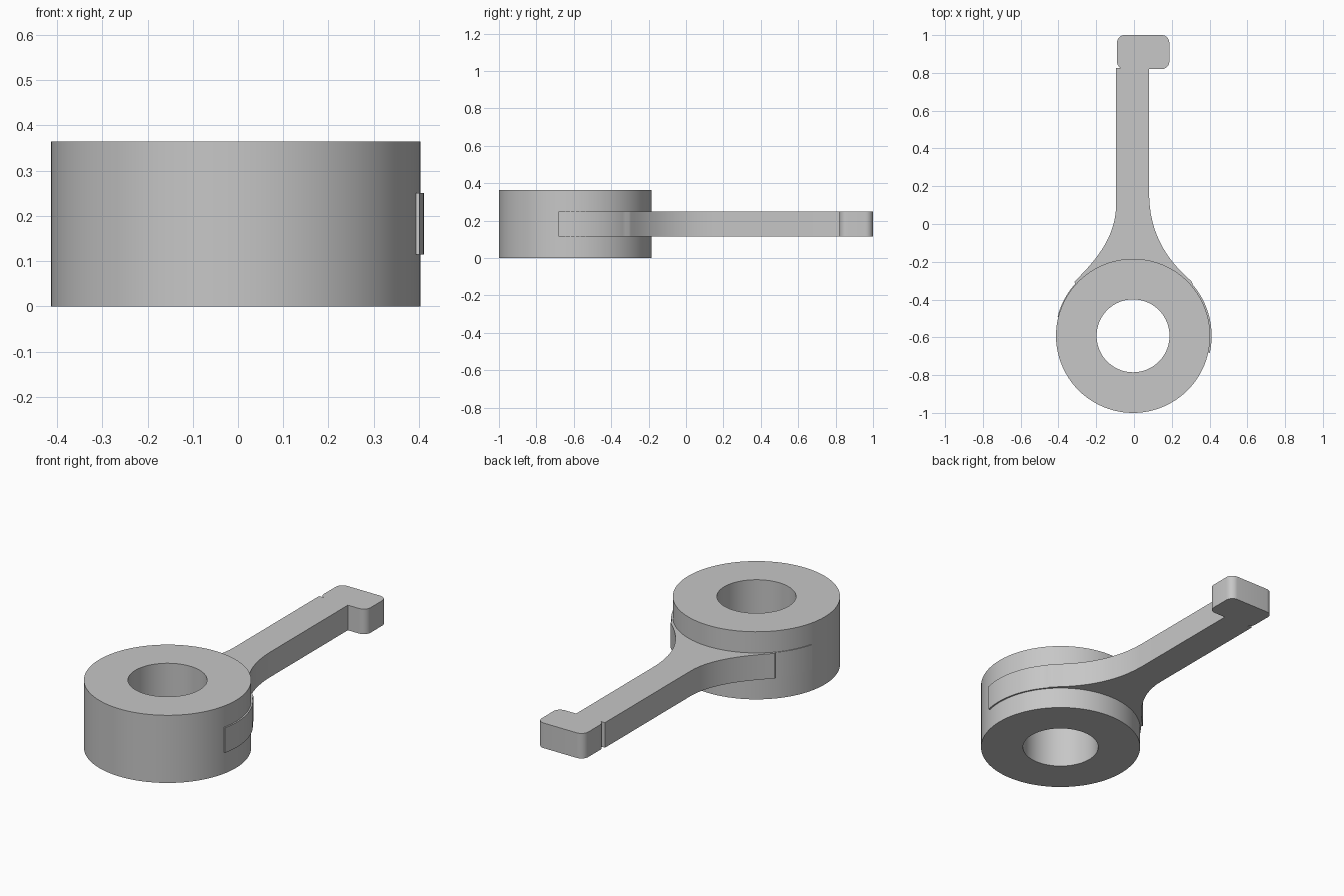
import bpy, bmesh, math
from mathutils import Vector

if "Cube" in bpy.data.objects:
    bpy.data.objects.remove(bpy.data.objects["Cube"])

GREY = (0.57, 0.57, 0.57, 1)
metal = bpy.data.materials.new("plain grey")
metal.use_nodes = True
metal.diffuse_color = GREY
metal.node_tree.nodes["Principled BSDF"].inputs["Base Color"].default_value = GREY

CENTRE = Vector((-0.005, -0.592))
OUTER, INNER, HEIGHT = 0.408, 0.193, 0.364
ARM_LOW, ARM_HIGH = 0.115, 0.25


def finish(name, bm):
    bmesh.ops.recalc_face_normals(bm, faces=bm.faces)
    mesh = bpy.data.meshes.new(name)
    bm.to_mesh(mesh)
    bm.free()
    mesh.materials.append(metal)
    obj = bpy.data.objects.new(name, mesh)
    bpy.context.collection.objects.link(obj)
    bpy.ops.object.select_all(action="DESELECT")
    obj.select_set(True)
    bpy.context.view_layer.objects.active = obj
    bpy.ops.object.shade_smooth_by_angle(angle=math.radians(30))
    return obj


def plate(name, outline, low, high):
    """Extrude a flat outline between two heights."""
    bm = bmesh.new()
    face = bm.faces.new([bm.verts.new((x, y, low)) for x, y in outline])
    new = bmesh.ops.extrude_face_region(bm, geom=[face])["geom"]
    verts = [v for v in new if isinstance(v, bmesh.types.BMVert)]
    bmesh.ops.translate(bm, verts=verts, vec=(0, 0, high - low))
    return finish(name, bm)


def arc(centre, radius, start, end, steps):
    angles = [math.radians(start + (end - start) * i / steps) for i in range(steps + 1)]
    return [(centre[0] + radius * math.cos(a), centre[1] + radius * math.sin(a)) for a in angles]


def bezier(a, b, c, d, steps=14):
    points = []
    for i in range(steps + 1):
        t = i / steps
        s = 1 - t
        p = (Vector(a) * s**3 + Vector(b) * 3 * s * s * t
             + Vector(c) * 3 * s * t * t + Vector(d) * t**3)
        points.append(tuple(p))
    return points


# Thick hub ring with a through hole
bm = bmesh.new()
corners = [(INNER, 0), (OUTER, 0), (OUTER, HEIGHT), (INNER, HEIGHT)]
verts = [bm.verts.new((CENTRE.x + r, CENTRE.y, z)) for r, z in corners]
edges = [bm.edges.new((verts[i], verts[(i + 1) % 4])) for i in range(4)]
bmesh.ops.spin(bm, geom=verts + edges, cent=(*CENTRE, 0), axis=(0, 0, 1),
               angle=math.tau, steps=96, use_merge=True)
bmesh.ops.remove_doubles(bm, verts=bm.verts, dist=1e-5)
finish("hub_ring", bm)

# Arm: straight shank flaring into a band that hugs the ring
right_flare = bezier((0.08, 0.15), (0.085, -0.08), (0.20, -0.21), (0.295, -0.295))
right_band = arc(CENTRE, OUTER + 0.008, 43, -12.5, 20)
right_band[0] = (0.305, -0.305)
left_flare = bezier((-0.315, -0.305), (-0.22, -0.21), (-0.095, -0.08), (-0.095, 0.1))
left_band = arc(CENTRE, OUTER + 0.004, 166, 138, 10)
inner_edge = arc(CENTRE, 0.37, -12.5, 166, 40)
outline = ([(-0.095, 0.825), (0.08, 0.825)] + right_flare + right_band
           + inner_edge + left_band + left_flare)
plate("arm", outline, ARM_LOW, ARM_HIGH)

# Rounded head, offset to one side of the arm
x0, x1, y0, y1, r = -0.09, 0.187, 0.82, 1.0, 0.04
head = []
for cx, cy, start in ((x1 - r, y1 - r, 0), (x0 + r, y1 - r, 90),
                      (x0 + r, y0 + r, 180), (x1 - r, y0 + r, 270)):
    head += arc((cx, cy), r, start, start + 90, 8)
plate("head", head, ARM_LOW, ARM_HIGH)
